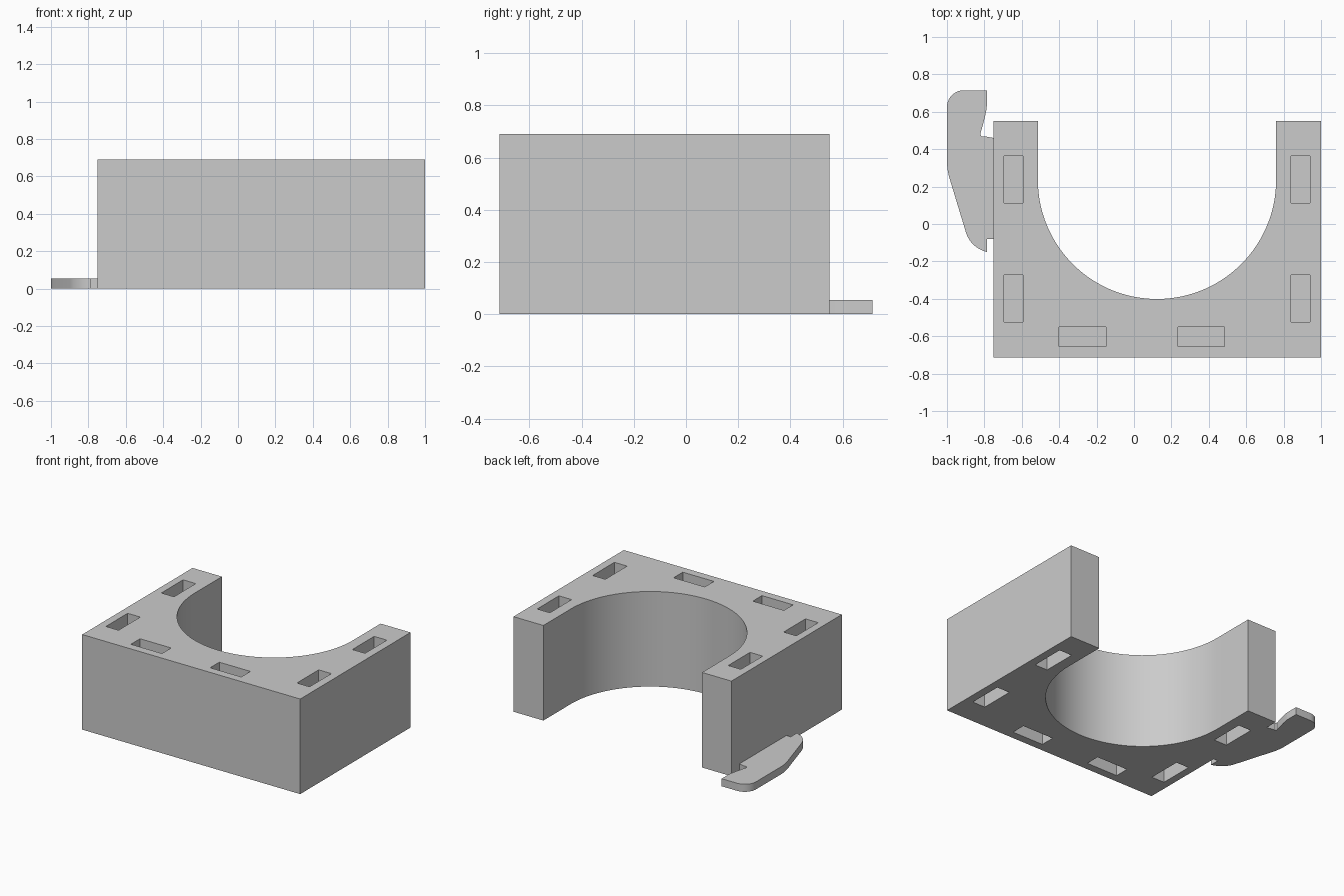
import bpy, bmesh
from math import sin, cos, pi
from mathutils import Matrix, Vector

cube = bpy.data.objects.get("Cube")
if cube:
    bpy.data.objects.remove(cube, do_unlink=True)

HEIGHT = 0.69
CLIP_THICKNESS = 0.055
SLOT_DEPTH = 0.2

grey = bpy.data.materials.new("plain_grey")
grey.use_nodes = True
grey.diffuse_color = (0.6, 0.6, 0.6, 1)
grey.node_tree.nodes["Principled BSDF"].inputs["Base Color"].default_value = (0.6, 0.6, 0.6, 1)


def add_object(name, bm):
    bmesh.ops.recalc_face_normals(bm, faces=bm.faces)
    mesh = bpy.data.meshes.new(name)
    bm.to_mesh(mesh)
    bm.free()
    mesh.materials.append(grey)
    obj = bpy.data.objects.new(name, mesh)
    bpy.context.collection.objects.link(obj)
    return obj


def extrude_outline(name, outline, height):
    bm = bmesh.new()
    base = bm.faces.new([bm.verts.new((x, y, 0)) for x, y in outline])
    top = bmesh.ops.extrude_face_region(bm, geom=[base])["geom"]
    verts = [v for v in top if isinstance(v, bmesh.types.BMVert)]
    bmesh.ops.translate(bm, verts=verts, vec=(0, 0, height))
    return add_object(name, bm)


def arc(cx, cy, rx, ry, start, end, steps):
    angles = [start + (end - start) * i / steps for i in range(steps + 1)]
    return [(cx + rx * cos(a), cy + ry * sin(a)) for a in angles]


def bezier(a, b, c, steps=8):
    a, b, c = Vector(a), Vector(b), Vector(c)
    ts = [i / steps for i in range(steps + 1)]
    return [tuple(a * (1 - t) ** 2 + b * 2 * t * (1 - t) + c * t * t) for t in ts]


def finish(obj):
    bpy.ops.object.select_all(action="DESELECT")
    obj.select_set(True)
    bpy.context.view_layer.objects.active = obj
    for mod in list(obj.modifiers):
        bpy.ops.object.modifier_apply(modifier=mod.name)
    bpy.ops.object.shade_smooth_by_angle(angle=pi / 6)


# U-shaped block with a round cradle
body_outline = [(-0.75, 0.55), (-0.75, -0.715), (1, -0.715), (1, 0.55), (0.76, 0.55)]
body_outline += arc(0.123, 0.236, 0.637, 0.637, 0, -pi, 64)
body_outline += [(-0.514, 0.55)]
body = extrude_outline("cradle_block", body_outline, HEIGHT)

# Blind slots in the top and bottom faces
slots = [(x, y, 0.102, 0.25) for x in (-0.644, 0.89) for y in (0.238, -0.398)]
slots += [(x, -0.603, 0.25, 0.105) for x in (-0.276, 0.36)]
bm = bmesh.new()
for x, y, width, length in slots:
    for z in (0, HEIGHT):
        size = Matrix.Diagonal((width, length, 2 * SLOT_DEPTH, 1))
        bmesh.ops.create_cube(bm, size=1, matrix=Matrix.Translation((x, y, z)) @ size)
cutter = add_object("slot_cutter", bm)
cutter.hide_render = True
cut = body.modifiers.new("slots", "BOOLEAN")
cut.operation = "DIFFERENCE"
cut.solver = "EXACT"
cut.object = cutter
finish(body)
bpy.data.objects.remove(cutter, do_unlink=True)

# Thin hooked clip along the right side
clip_outline = [(-0.75, -0.08), (-0.785, -0.08), (-0.785, -0.15)]
clip_outline += bezier((-0.79, -0.149), (-0.87, -0.125), (-0.897, -0.05))
clip_outline += bezier((-0.985, 0.24), (-1, 0.29), (-1, 0.34))
clip_outline += arc(-0.91, 0.625, 0.09, 0.09, pi, pi / 2, 10)
clip_outline += [(-0.787, 0.715)]
clip_outline += bezier((-0.787, 0.63), (-0.79, 0.59), (-0.822, 0.48))
clip_outline += [(-0.815, 0.468), (-0.79, 0.467), (-0.75, 0.46)]
clip = extrude_outline("side_clip", clip_outline, CLIP_THICKNESS)
finish(clip)
